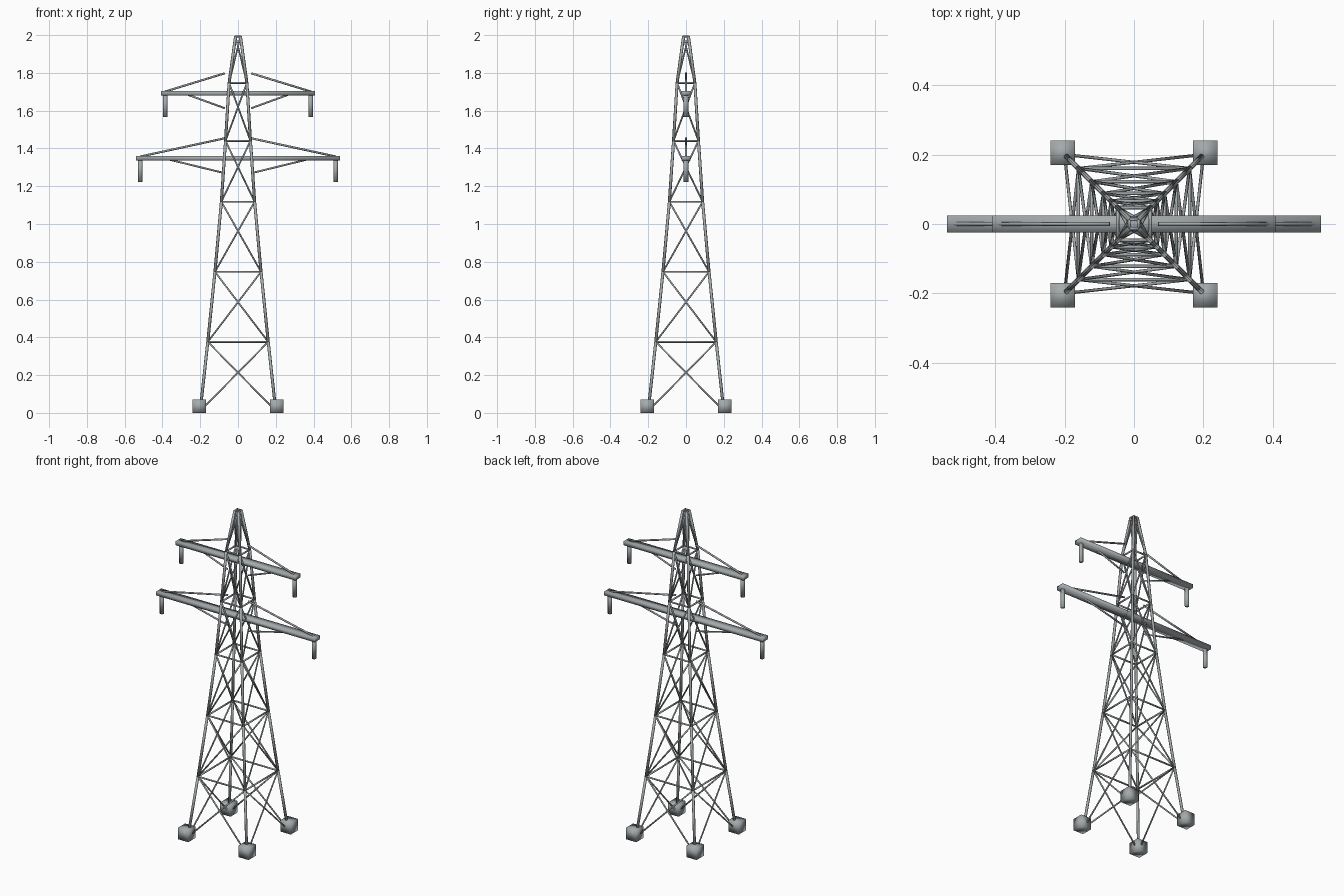
import bpy
import bmesh
from mathutils import Vector, Matrix

if "Cube" in bpy.data.objects:
    bpy.data.objects.remove(bpy.data.objects["Cube"], do_unlink=True)


def material(name, color):
    m = bpy.data.materials.new(name)
    m.use_nodes = True
    m.diffuse_color = color
    m.node_tree.nodes["Principled BSDF"].inputs["Base Color"].default_value = color
    return m


steel = material("galvanised steel", (0.37, 0.40, 0.41, 1))


def finish(name, bm):
    # Every part is softly shaded, blocks included
    for face in bm.faces:
        face.smooth = True
    mesh = bpy.data.meshes.new(name)
    bm.to_mesh(mesh)
    bm.free()
    mesh.materials.append(steel)
    bpy.context.collection.objects.link(bpy.data.objects.new(name, mesh))


def add_rod(bm, start, end, radius, sides=8):
    start, end = Vector(start), Vector(end)
    axis = end - start
    turn = axis.to_track_quat("Z", "Y").to_matrix().to_4x4()
    bmesh.ops.create_cone(bm, cap_ends=True, segments=sides, radius1=radius, radius2=radius,
                          depth=axis.length, matrix=Matrix.Translation((start + end) / 2) @ turn)


def add_box(bm, center, size):
    bmesh.ops.create_cube(bm, size=1, matrix=Matrix.Translation(center) @ Matrix.Diagonal((*size, 1)))


# Tower outline: height and half width at each bracing level
levels = [(0.01, 0.20), (0.376, 0.16), (0.747, 0.122), (1.118, 0.088),
          (1.44, 0.066), (1.747, 0.047), (1.993, 0.013)]
corners = [(-1, -1), (1, -1), (1, 1), (-1, 1)]


def node(corner, level):
    z, half = levels[level]
    return corner[0] * half, corner[1] * half, z


# Four corner legs
legs = bmesh.new()
for corner in corners:
    for i in range(len(levels) - 1):
        add_rod(legs, node(corner, i), node(corner, i + 1), 0.008)
finish("corner_legs", legs)

# Horizontal rings and crossed braces on all four faces
rings, braces = bmesh.new(), bmesh.new()
for a, b in zip(corners, corners[1:] + corners[:1]):
    for i in range(len(levels) - 1):
        add_rod(rings, node(a, i + 1), node(b, i + 1), 0.005)
        add_rod(braces, node(a, i), node(b, i + 1), 0.0045)
        add_rod(braces, node(b, i), node(a, i + 1), 0.0045)
finish("horizontal_rings", rings)
finish("cross_braces", braces)

# Footing blocks
feet = bmesh.new()
for x, y in corners:
    add_box(feet, (x * 0.205, y * 0.205, 0.035), (0.07, 0.07, 0.07))
finish("footings", feet)

# Crossarms with upper stays, lower struts and hanging insulators
arms = {"lower": (1.348, 0.539, 0.36), "upper": (1.692, 0.407, 0.265)}
for label, (z, reach, strut_x) in arms.items():
    bar, stays, insulators = bmesh.new(), bmesh.new(), bmesh.new()
    add_box(bar, (0, 0, z), (reach * 2, 0.05, 0.024))
    for side in (-1, 1):
        add_rod(stays, (side * (reach - 0.02), 0, z + 0.009), (side * 0.07, 0, z + 0.106), 0.0055)
        add_rod(stays, (side * strut_x, 0, z - 0.008), (side * 0.07, 0, z - 0.079), 0.005)
        tip = side * (reach - 0.022)
        add_rod(insulators, (tip, 0, z), (tip, 0, z - 0.126), 0.0125, 12)
    finish(label + "_crossarm", bar)
    finish(label + "_stays", stays)
    finish(label + "_insulators", insulators)
